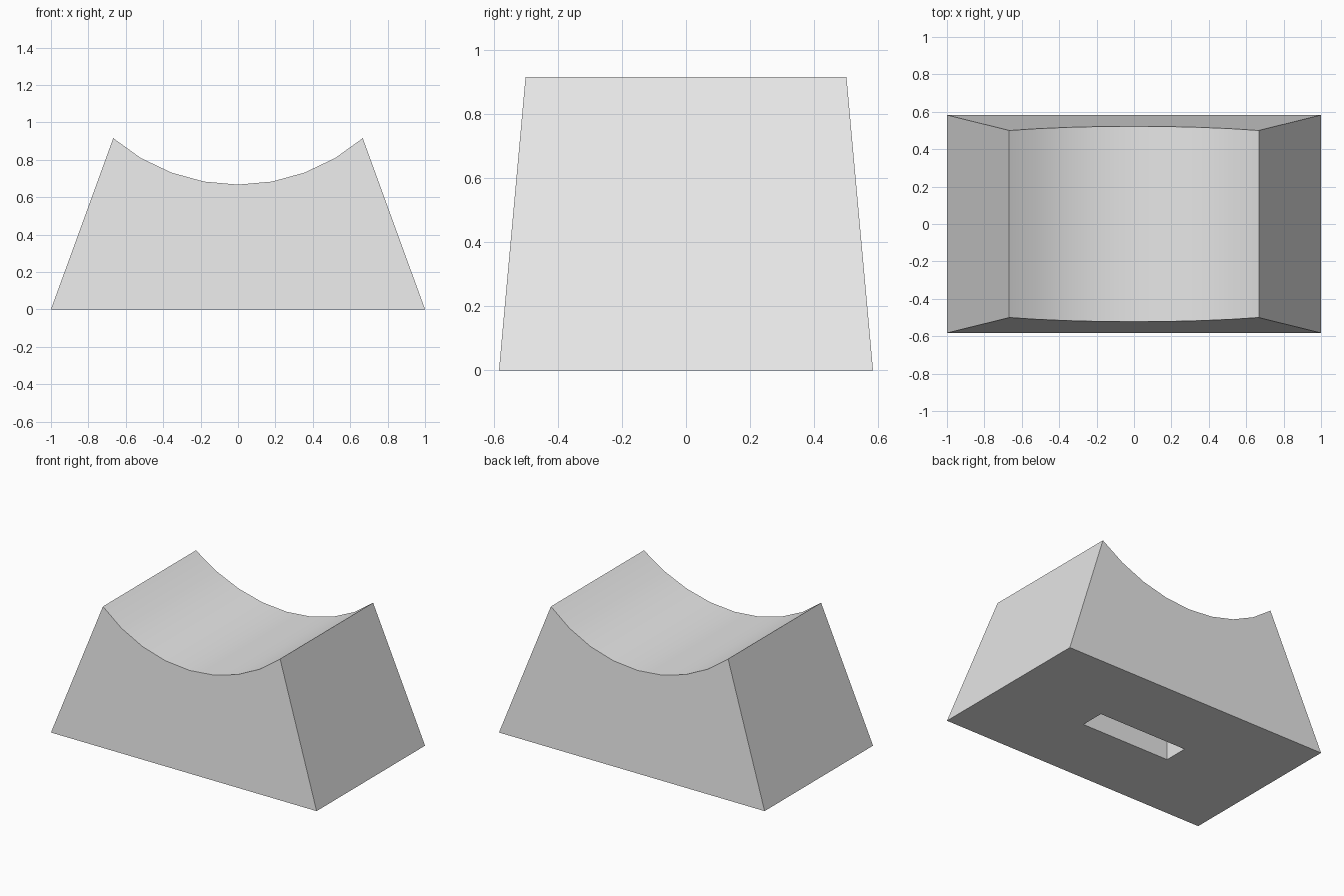
import bpy, bmesh, math

if "Cube" in bpy.data.objects:
    bpy.data.objects.remove(bpy.data.objects["Cube"], do_unlink=True)

# Overall sizes
HALF_X, HALF_Y = 1.0, 0.583
TOP_X, TOP_Y, TOP_Z = 0.667, 0.5, 0.915
VALLEY_Z = 0.667
SEGMENTS = 8
SLOT_X, SLOT_Y, SLOT_DEPTH = 0.333, 0.083, 0.333

grey = bpy.data.materials.new("light_grey")
grey.use_nodes = True
colour = (0.8, 0.8, 0.8, 1.0)
grey.diffuse_color = colour
grey.node_tree.nodes["Principled BSDF"].inputs["Base Color"].default_value = colour

bm = bmesh.new()


def half_depth(z):
    return HALF_Y + (TOP_Y - HALF_Y) * z / TOP_Z


def rectangle(x, y, z):
    return [bm.verts.new((sx * x, sy * y, z))
            for sx, sy in ((-1, -1), (1, -1), (1, 1), (-1, 1))]


def bridge(ring_a, ring_b):
    n = len(ring_a)
    for i in range(n):
        j = (i + 1) % n
        bm.faces.new((ring_a[i], ring_a[j], ring_b[j], ring_b[i]))


# Base outline and the circular saddle between the two ridges
base = rectangle(HALF_X, HALF_Y, 0)
sag = TOP_Z - VALLEY_Z
radius = (TOP_X ** 2 + sag ** 2) / (2 * sag)
sweep = math.asin(TOP_X / radius)
front, back = [], []
for i in range(SEGMENTS + 1):
    a = sweep * (2 * i / SEGMENTS - 1)
    x, z = radius * math.sin(a), VALLEY_Z + radius * (1 - math.cos(a))
    front.append(bm.verts.new((x, -half_depth(z), z)))
    back.append(bm.verts.new((x, half_depth(z), z)))

for i in range(SEGMENTS):
    bm.faces.new((front[i], front[i + 1], back[i + 1], back[i]))

# Sloping front, back and ends
bm.faces.new([base[0], base[1]] + front[::-1])
bm.faces.new([base[2], base[3]] + back)
bm.faces.new((base[1], base[2], back[-1], front[-1]))
bm.faces.new((base[3], base[0], front[0], back[0]))

# Underside with a blind rectangular slot
slot = rectangle(SLOT_X, SLOT_Y, 0)
ceiling = rectangle(SLOT_X, SLOT_Y, SLOT_DEPTH)
bridge(base, slot)
bridge(slot, ceiling)
bm.faces.new(ceiling)

bmesh.ops.recalc_face_normals(bm, faces=bm.faces)
mesh = bpy.data.meshes.new("saddle_block")
bm.to_mesh(mesh)
bm.free()
mesh.materials.append(grey)
block = bpy.data.objects.new("saddle_block", mesh)
bpy.context.collection.objects.link(block)

# Smooth saddle, crisp edges elsewhere
bpy.ops.object.select_all(action='DESELECT')
block.select_set(True)
bpy.context.view_layer.objects.active = block
bpy.ops.object.shade_smooth_by_angle(angle=math.radians(30))
